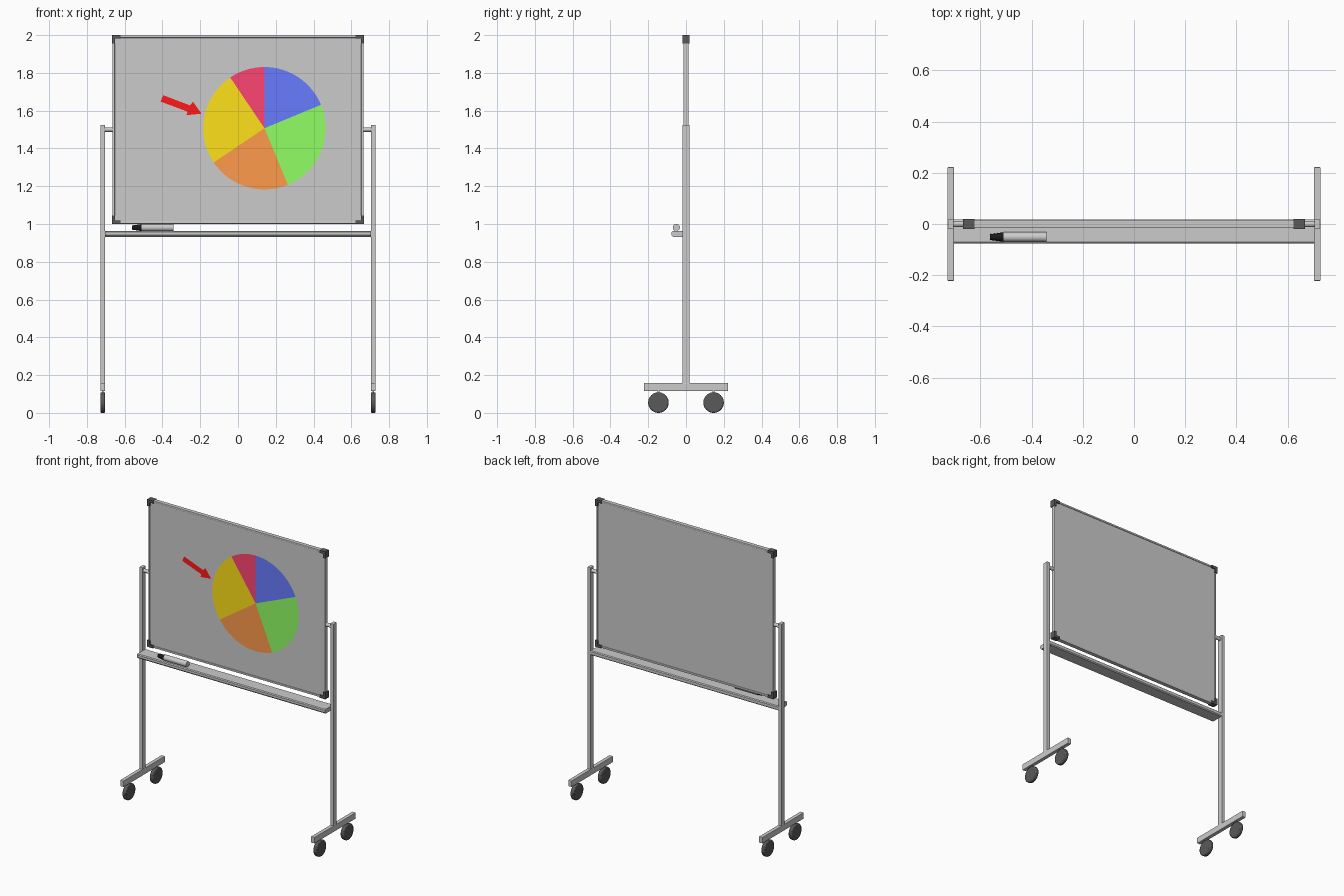
import bpy, bmesh
from math import sin, cos, pi, radians
from mathutils import Matrix

if "Cube" in bpy.data.objects:
    bpy.data.objects.remove(bpy.data.objects["Cube"])


def material(name, rgb):
    m = bpy.data.materials.new(name)
    m.diffuse_color = (*rgb, 1)
    m.use_nodes = True
    m.node_tree.nodes["Principled BSDF"].inputs["Base Color"].default_value = m.diffuse_color
    return m


DARK = material("dark_grey", (0.1, 0.1, 0.1))
BLACK = material("black", (0.01, 0.01, 0.01))


def finish(name, bm, mat=None, bevel=0, smooth=False):
    me = bpy.data.meshes.new(name)
    bm.to_mesh(me)
    bm.free()
    ob = bpy.data.objects.new(name, me)
    bpy.context.collection.objects.link(ob)
    if mat:
        me.materials.append(mat)
    if bevel:
        mod = ob.modifiers.new("bevel", "BEVEL")
        mod.width, mod.segments, mod.limit_method = bevel, 2, "ANGLE"
    if smooth:
        bpy.context.view_layer.objects.active = ob
        ob.select_set(True)
        bpy.ops.object.shade_smooth_by_angle(angle=radians(35))
        ob.select_set(False)
    return ob


def box(name, x, y, z, mat=None, bevel=0):
    """Box from (min, max) ranges."""
    bm = bmesh.new()
    mid = [sum(r) / 2 for r in (x, y, z)]
    size = [abs(r[1] - r[0]) for r in (x, y, z)]
    bmesh.ops.create_cube(bm, size=1, matrix=Matrix.Translation(mid) @ Matrix.Diagonal((*size, 1)))
    return finish(name, bm, mat, bevel)


def rod(name, x0, x1, y, z, r0, r1, mat=None, bevel=0, sides=24):
    """Cylinder or cone along x, radius r0 at x0 and r1 at x1."""
    bm = bmesh.new()
    mat4 = Matrix.Translation(((x0 + x1) / 2, y, z)) @ Matrix.Rotation(pi / 2, 4, "Y")
    bmesh.ops.create_cone(bm, cap_ends=True, segments=sides, radius1=r0, radius2=r1,
                          depth=x1 - x0, matrix=mat4)
    return finish(name, bm, mat, bevel, smooth=True)


def prism(name, pts, vec, mat=None):
    """Extrude a closed outline along vec."""
    bm = bmesh.new()
    f = bm.faces.new([bm.verts.new(p) for p in pts])
    ext = bmesh.ops.extrude_face_region(bm, geom=[f])
    bmesh.ops.translate(bm, vec=vec, verts=[v for v in ext["geom"] if isinstance(v, bmesh.types.BMVert)])
    bmesh.ops.recalc_face_normals(bm, faces=bm.faces)
    return finish(name, bm, mat)


def decal(name, pts, rgb):
    """Flat coloured shape on the front of the board, pts in (x, z), anticlockwise."""
    bm = bmesh.new()
    f = bm.faces.new([bm.verts.new((x, -0.0115, z)) for x, z in pts])
    f.normal_update()
    if f.normal.y > 0:
        f.normal_flip()
    finish(name, bm, material(name, rgb))


# board and frame
W, Z0, Z1 = 0.665, 1.0, 2.0
box("board_panel", (-W + 0.005, W - 0.005), (-0.0105, 0.0105), (Z0 + 0.005, Z1 - 0.005))
for n, z in (("bottom", Z0 + 0.001), ("top", Z1 - 0.014)):
    box("frame_" + n, (-W + 0.002, W - 0.002), (-0.014, 0.014), (z, z + 0.013), bevel=0.003)

for side, s in (("left", -1), ("right", 1)):
    box("frame_" + side, (s * (W - 0.013), s * (W - 0.001)), (-0.014, 0.014),
        (Z0 + 0.002, Z1 - 0.002), bevel=0.003)
    # L-shaped corner caps
    for n, z, d in (("bottom", Z0, 1), ("top", Z1, -1)):
        a, b = 0.045, 0.018
        outline = [(0, 0), (a, 0), (a, b), (b, b), (b, a), (0, a)]
        prism(f"corner_cap_{n}_{side}", [(s * (W + 0.003 - u), -0.019, z + d * v) for u, v in outline],
              (0, 0.038, 0), DARK)
    # stand
    box("post_" + side, (s * 0.704, s * 0.728), (-0.0185, 0.0185), (0.155, 1.525), bevel=0.003)
    box("foot_" + side, (s * 0.703, s * 0.729), (-0.222, 0.222), (0.116, 0.158), bevel=0.003)
    x0, x1 = sorted((s * (W - 0.004), s * 0.706))
    rod("pivot_" + side, x0, x1, 0, 1.5, 0.012, 0.012)
    for n, y in (("front", -0.146), ("back", 0.146)):
        rod(f"wheel_{n}_{side}", s * 0.716 - 0.013, s * 0.716 + 0.013, y, 0.0545,
            0.0545, 0.0545, DARK, bevel=0.006, sides=32)
        box(f"wheel_stem_{n}_{side}", (s * 0.711, s * 0.721), (y - 0.006, y + 0.006), (0.09, 0.12))

# pen tray
tray = [(-0.076, 0.941), (-0.067, 0.932), (0.012, 0.932), (0.018, 0.938),
        (0.018, 0.957), (0.012, 0.962), (-0.070, 0.962), (-0.076, 0.957)]
prism("pen_tray", [(-0.705, y, z) for y, z in tray], (1.41, 0, 0))

# marker pen
rod("marker_body", -0.51, -0.341, -0.051, 0.981, 0.019, 0.019)
rod("marker_cap", -0.562, -0.51, -0.051, 0.981, 0.011, 0.0185, BLACK)

# pie chart
CX, CZ, R = 0.14, 1.507, 0.324
slices = [("blue", 90, 22.5, (0.14, 0.2, 1)), ("green", 22.5, -67.5, (0.29, 1, 0.13)),
          ("orange", -67.5, -146, (1, 0.33, 0.07)), ("yellow", -146, -236, (1, 0.76, 0.01)),
          ("red", -236, -270, (1, 0.06, 0.17))]
for n, a, b, rgb in slices:
    k = 20
    arc = [radians(a + (b - a) * i / k) for i in range(k + 1)]
    decal("pie_slice_" + n, [(CX, CZ)] + [(CX + R * cos(t), CZ + R * sin(t)) for t in arc], rgb)

# arrow
decal("arrow", [(-0.41, 1.648), (-0.267, 1.595), (-0.274, 1.576), (-0.193, 1.584),
                (-0.238, 1.647), (-0.254, 1.628), (-0.396, 1.682)], (1, 0.01, 0.01))
